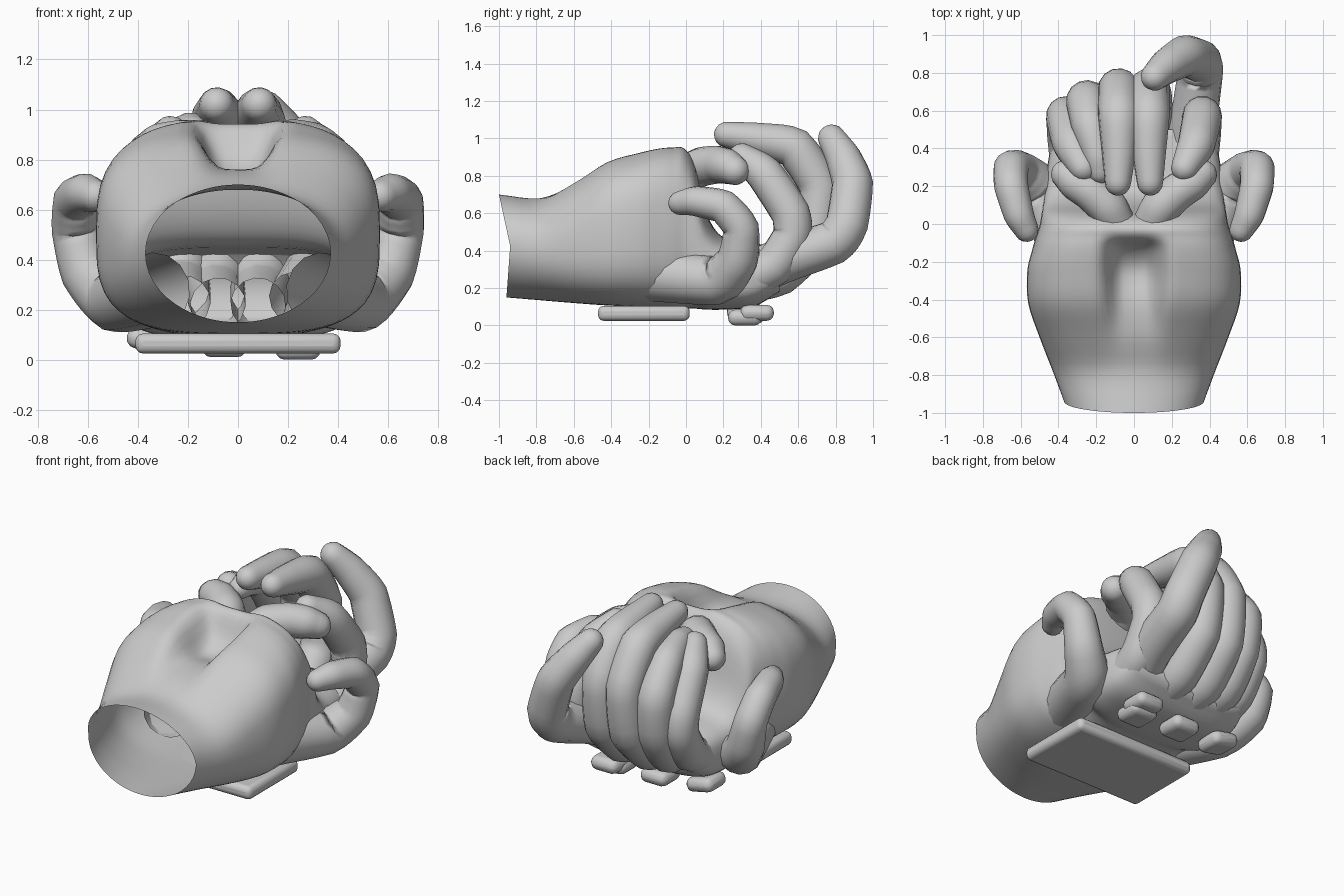
import bpy, bmesh, math
from mathutils import Vector

if "Cube" in bpy.data.objects:
    bpy.data.objects.remove(bpy.data.objects["Cube"])


def spline(keys, n, straight=0.0):
    """Catmull-Rom samples through tuples, optionally pulled towards straight segments."""
    k = [Vector(p) for p in keys]
    k = [k[0] * 2 - k[1]] + k + [k[-1] * 2 - k[-2]]
    out = []
    for i in range(1, len(k) - 2):
        a, b, c, d = k[i - 1:i + 3]
        for j in range(n):
            t = j / n
            curve = 0.5 * (2 * b + (c - a) * t + (2 * a - 5 * b + 4 * c - d) * t * t
                           + (3 * b - a - 3 * c + d) * t ** 3)
            out.append(curve.lerp(b.lerp(c, t), straight))
    return out + [k[-2]]


def loft(name, rings, cap_start=True, cap_end=True):
    bm = bmesh.new()
    vs = [[bm.verts.new(p) for p in r] for r in rings]
    n = len(rings[0])
    for a, b in zip(vs, vs[1:]):
        for i in range(n):
            bm.faces.new((a[i], a[(i + 1) % n], b[(i + 1) % n], b[i]))
    if cap_start:
        bm.faces.new(vs[0][::-1])
    if cap_end:
        bm.faces.new(vs[-1])
    bmesh.ops.recalc_face_normals(bm, faces=bm.faces)
    me = bpy.data.meshes.new(name)
    bm.to_mesh(me)
    bm.free()
    for p in me.polygons:
        p.use_smooth = True
    ob = bpy.data.objects.new(name, me)
    bpy.context.collection.objects.link(ob)
    return ob


def finger(name, keys, side=1, sides=14):
    """Rounded tube along (x, y, z, radius) keys, open where it is buried in the palm."""
    pts = spline([(x * side, y, z, r) for x, y, z, r in keys], 5, 0.55)
    pos = [p.to_3d() for p in pts]
    rad = [p[3] for p in pts]
    # rounded fingertip
    end, r = pos[-1], rad[-1]
    d = (pos[-1] - pos[-2]).normalized()
    for a in (25, 48, 68, 84):
        a = math.radians(a)
        pos.append(end + d * r * math.sin(a))
        rad.append(r * math.cos(a))
    rings = []
    tan = (pos[1] - pos[0]).normalized()
    u = tan.orthogonal().normalized()
    for i, p in enumerate(pos):
        t = (pos[min(i + 1, len(pos) - 1)] - pos[max(i - 1, 0)]).normalized()
        u = tan.rotation_difference(t) @ u
        tan = t
        v = t.cross(u)
        rings.append([p + (u * math.cos(q) + v * math.sin(q)) * rad[i]
                      for q in (2 * math.pi * j / sides for j in range(sides))])
    return loft(name, rings, cap_start=False)


def plate(name, x, y, z, bevel, tilt=0):
    """Bevelled slab from (min, max) ranges."""
    bpy.ops.mesh.primitive_cube_add(size=1, location=[sum(r) / 2 for r in (x, y, z)])
    ob = bpy.context.object
    ob.name = name
    ob.scale = [r[1] - r[0] for r in (x, y, z)]
    bpy.ops.object.transform_apply(location=False, rotation=False, scale=True)
    ob.rotation_euler.y = math.radians(tilt)
    m = ob.modifiers.new("bevel", 'BEVEL')
    m.width, m.segments = bevel, 3
    bpy.ops.object.shade_smooth_by_angle()
    return ob


# palm and open wrist: y, half width, bottom, top, centre dip, squareness
palm_keys = [
    (-0.94, 0.37, 0.15, 0.70, 0.00, 1.00),
    (-0.78, 0.43, 0.135, 0.68, 0.00, 0.90),
    (-0.60, 0.50, 0.12, 0.77, 0.03, 0.75),
    (-0.42, 0.56, 0.107, 0.88, 0.12, 0.66),
    (-0.25, 0.565, 0.10, 0.93, 0.20, 0.65),
    (-0.14, 0.54, 0.095, 0.955, 0.16, 0.65),
    (-0.07, 0.52, 0.09, 0.96, 0.04, 0.67),
    (-0.01, 0.50, 0.09, 0.955, 0.02, 0.70),
    (0.05, 0.49, 0.09, 0.86, 0.02, 0.70),
    (0.11, 0.48, 0.085, 0.60, 0.00, 0.62),
    (0.20, 0.47, 0.085, 0.47, 0.00, 0.60),
    (0.36, 0.45, 0.10, 0.44, 0.00, 0.60),
    (0.50, 0.41, 0.18, 0.42, 0.00, 0.65),
]
rings = []
for k, (y, w, zb, zt, dip, p) in enumerate(spline(palm_keys, 4)):
    ring = []
    for j in range(72):
        a = 2 * math.pi * j / 72
        a += 0.35 * math.sin(2 * a)
        c, s = math.cos(a), math.sin(a)
        q = p if s > 0 else p * 0.85 + 0.15 * p * p
        x = w * math.copysign(abs(c) ** q, c)
        z = (zb + zt) / 2 + (zt - zb) / 2 * math.copysign(abs(s) ** q, s)
        if s > 0:
            z -= dip * math.exp(-(x / 0.14) ** 4)
        edge = max(0, 1 - k / 4)
        ring.append((x, y - edge * abs(s) * (0.06 if s > 0 else 0.02), z))
    rings.append(ring)
loft("palm", rings, cap_start=False)

# mirrored curled digits
digits = {
    "thumb": [(0.09, 0.00, 0.81, 0.10), (0.14, 0.09, 0.85, 0.105),
              (0.23, 0.17, 0.86, 0.10), (0.31, 0.22, 0.85, 0.095), (0.36, 0.26, 0.83, 0.08)],
    "centre_finger": [(0.08, 0.28, 0.22, 0.11), (0.09, 0.50, 0.28, 0.12), (0.085, 0.68, 0.46, 0.115),
                      (0.08, 0.715, 0.74, 0.11), (0.08, 0.58, 0.95, 0.11),
                      (0.08, 0.38, 0.995, 0.09), (0.085, 0.22, 1.02, 0.07)],
    "ring_finger": [(0.33, 0.28, 0.23, 0.11), (0.35, 0.47, 0.32, 0.11), (0.36, 0.57, 0.48, 0.105),
                    (0.36, 0.56, 0.60, 0.105), (0.33, 0.42, 0.81, 0.10), (0.27, 0.30, 0.90, 0.075)],
    "outer_finger": [(0.33, -0.20, 0.28, 0.15), (0.49, 0.17, 0.24, 0.13), (0.60, 0.275, 0.35, 0.11),
                     (0.65, 0.295, 0.52, 0.095), (0.65, 0.20, 0.635, 0.09),
                     (0.61, 0.05, 0.665, 0.08), (0.57, -0.03, 0.655, 0.065)],
}
for name, keys in digits.items():
    for label, side in (("right", 1), ("left", -1)):
        finger(f"{name}_{label}", keys, side)

# unpaired fingers
finger("second_finger_left", [
    (-0.22, 0.28, 0.23, 0.11), (-0.23, 0.50, 0.30, 0.12), (-0.24, 0.63, 0.48, 0.115),
    (-0.25, 0.65, 0.70, 0.11), (-0.23, 0.52, 0.86, 0.10), (-0.19, 0.36, 0.91, 0.08),
    (-0.18, 0.28, 0.91, 0.065)])
finger("extended_finger", [
    (0.24, 0.28, 0.24, 0.12), (0.31, 0.52, 0.35, 0.125), (0.35, 0.79, 0.445, 0.12),
    (0.35, 0.86, 0.54, 0.115), (0.27, 0.89, 0.76, 0.11), (0.18, 0.84, 0.90, 0.095),
    (0.11, 0.78, 1.00, 0.075)])

# armour plates on the back of the hand
plate("back_plate", (-0.41, 0.41), (-0.47, 0.02), (0.025, 0.105), 0.03)
for i, (x, y, z, tilt) in enumerate([(0.24, 0.335, 0.0, 0), (0.25, 0.40, 0.025, 0),
                                     (-0.055, 0.35, 0.01, 0), (-0.355, 0.33, 0.035, 12)]):
    plate(f"knuckle_plate_{i + 1}", (x - 0.09, x + 0.09), (y - 0.11, y + 0.07),
          (z, z + 0.085), 0.038, tilt)
